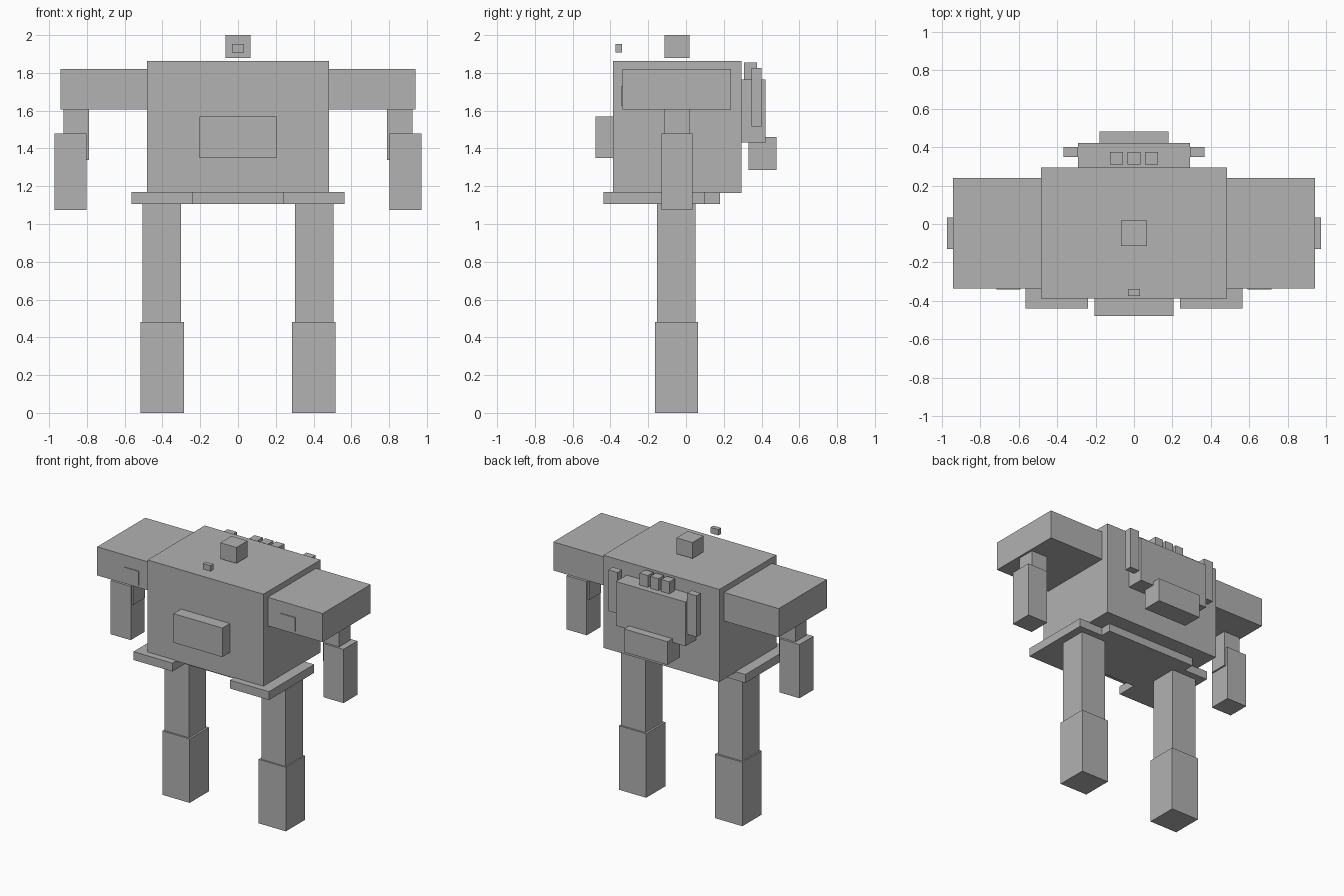
import bpy

grey = bpy.data.materials.new("plain grey")
grey.diffuse_color = (0.445, 0.445, 0.445, 1)


def box(name, x, y, z):
    """Axis-aligned box from (min, max) ranges."""
    bpy.ops.mesh.primitive_cube_add(size=1)
    ob = bpy.context.object
    ob.name = name
    ob.location = [(r[0] + r[1]) / 2 for r in (x, y, z)]
    ob.scale = [r[1] - r[0] for r in (x, y, z)]
    bpy.ops.object.transform_apply(location=True, rotation=False, scale=True)
    ob.data.materials.append(grey)
    return ob


def pair(name, x, y, z):
    """The same box on both sides of the body."""
    box("right_" + name, x, y, z)
    box("left_" + name, (-x[1], -x[0]), y, z)


# Torso, head and front details
box("torso", (-0.483, 0.483), (-0.387, 0.293), (1.165, 1.863))
box("head", (-0.067, 0.067), (-0.115, 0.018), (1.88, 2.0))
box("floating_sight", (-0.032, 0.032), (-0.373, -0.339), (1.908, 1.952))
box("chest_plate", (-0.204, 0.204), (-0.478, -0.387), (1.35, 1.568))

# Hips
box("pelvis", (-0.37, 0.37), (-0.29, 0.18), (1.107, 1.168))
pair("hip_plate", (0.24, 0.565), (-0.438, 0.10), (1.107, 1.17))

# Arms
pair("shoulder", (0.48, 0.94), (-0.335, 0.238), (1.605, 1.82))
pair("shoulder_badge", (0.59, 0.715), (-0.341, -0.33), (1.625, 1.73))
pair("upper_arm", (0.79, 0.924), (-0.115, 0.018), (1.34, 1.61))
pair("forearm", (0.803, 0.971), (-0.13, 0.035), (1.075, 1.48))

# Legs
pair("thigh", (0.302, 0.505), (-0.153, 0.05), (0.47, 1.11))
pair("shin", (0.287, 0.515), (-0.165, 0.064), (0.0, 0.482))

# Backpack
box("backpack", (-0.29, 0.29), (0.29, 0.42), (1.432, 1.765))
box("backpack_lower_box", (-0.18, 0.18), (0.33, 0.48), (1.285, 1.46))
pair("backpack_fin", (0.29, 0.367), (0.347, 0.4), (1.515, 1.825))
for i in (-1, 0, 1):
    c = i * 0.09
    box(f"backpack_vent_{i + 2}", (c - 0.034, c + 0.034), (0.308, 0.375), (1.76, 1.855))
